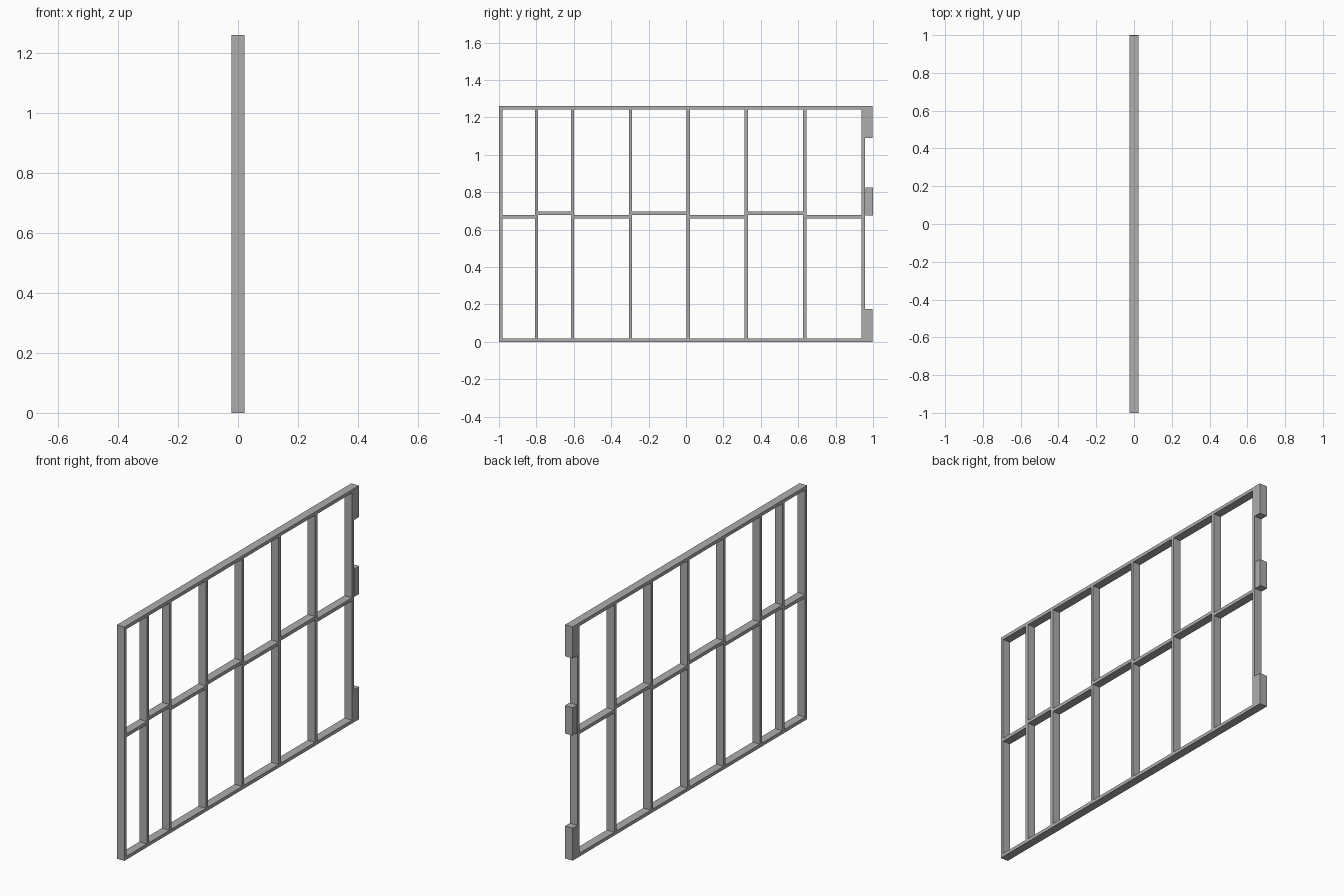
import bpy

if "Cube" in bpy.data.objects:
    bpy.data.objects.remove(bpy.data.objects["Cube"], do_unlink=True)

grey = bpy.data.materials.new("plain_grey")
grey.use_nodes = True
colour = (0.42, 0.42, 0.42, 1)
grey.diffuse_color = colour
grey.node_tree.nodes["Principled BSDF"].inputs["Base Color"].default_value = colour

DEPTH = 0.045      # timber depth along x
T = 0.018          # timber thickness
HEIGHT = 1.26
FRONT, BACK = -1.0, 0.997


def board(name, y0, y1, z0, z1):
    """Box timber spanning the given y and z ranges, full wall depth."""
    bpy.ops.mesh.primitive_cube_add(size=1, location=(0, (y0 + y1) / 2, (z0 + z1) / 2))
    obj = bpy.context.object
    obj.name = name
    obj.scale = (DEPTH, y1 - y0, z1 - z0)
    bpy.ops.object.transform_apply(location=False, rotation=False, scale=True)
    obj.data.materials.append(grey)
    return obj


# Bottom and top plates
board("bottom_plate", FRONT, BACK, 0, T)
board("top_plate", FRONT, BACK, HEIGHT - T, HEIGHT)

# Vertical studs
studs = [-0.991, -0.799, -0.607, -0.297, 0.012, 0.323, 0.634, 0.948]
for i, y in enumerate(studs):
    board(f"stud_{i + 1}", y - T / 2, y + T / 2, T, HEIGHT - T)

# Staggered noggins between neighbouring studs
for i, (a, b) in enumerate(zip(studs, studs[1:])):
    z = 0.687 if i % 2 else 0.669
    board(f"noggin_{i + 1}", a + T / 2, b - T / 2, z - T / 2, z + T / 2)

# Packing blocks on the end stud; the middle one stands slightly proud
end = studs[-1] + T / 2
board("lower_block", end, BACK, T, 0.175)
board("middle_block", end + 0.003, 1.0, 0.675, 0.825)
board("upper_block", end, BACK, 1.09, HEIGHT - T)
